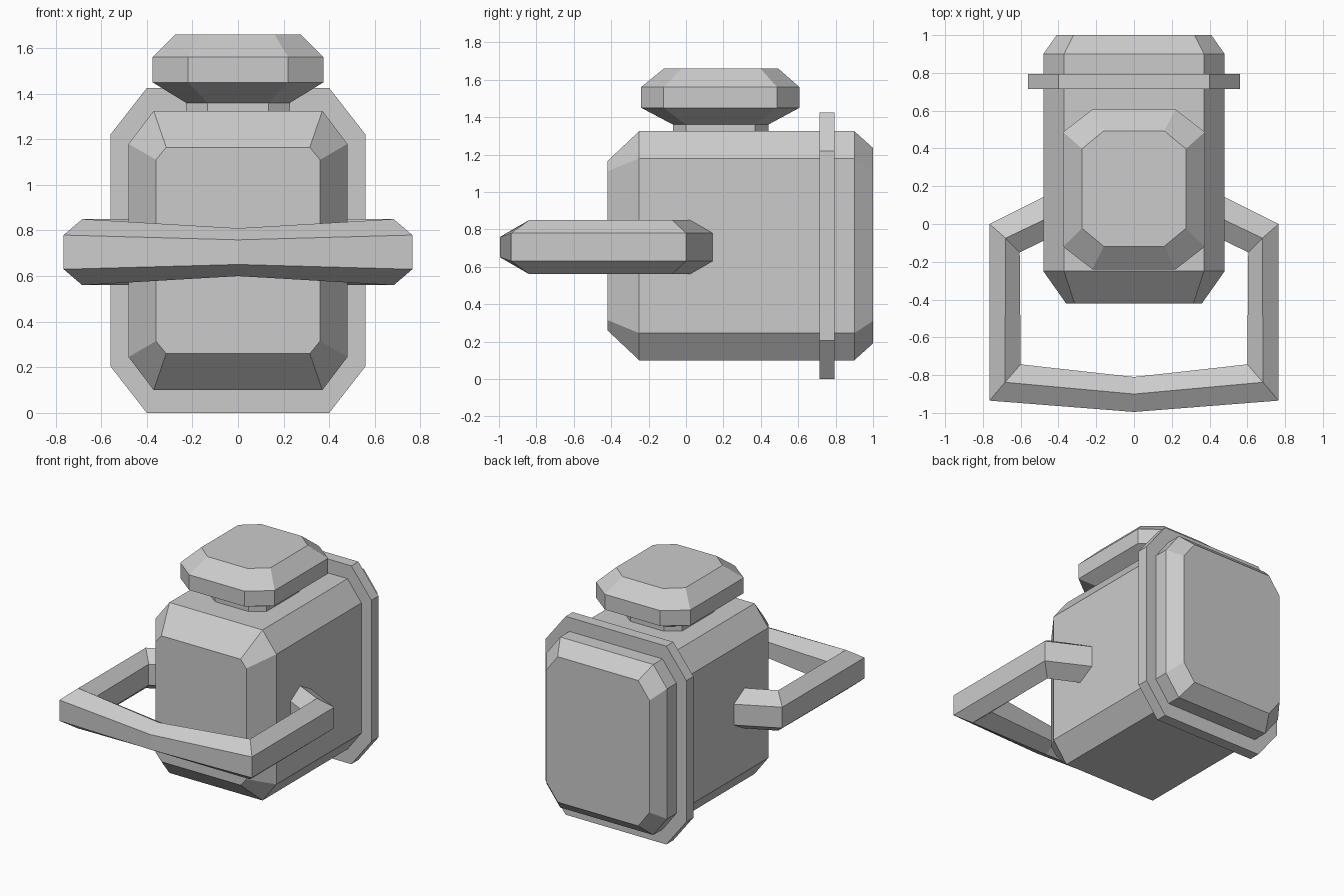
import bpy, bmesh

if "Cube" in bpy.data.objects:
    bpy.data.objects.remove(bpy.data.objects["Cube"])


def octagon(hx, lo, hi, cx, cy):
    """Chamfered rectangle: half width hx, second axis lo..hi, corner cuts cx by cy."""
    return [(hx - cx, lo), (hx, lo + cy), (hx, hi - cy), (hx - cx, hi),
            (cx - hx, hi), (-hx, hi - cy), (-hx, lo + cy), (cx - hx, lo)]


def loft(name, rings):
    """Skin a list of equal-length point rings and cap both ends."""
    bm = bmesh.new()
    loops = [[bm.verts.new(p) for p in ring] for ring in rings]
    n = len(loops[0])
    for a, b in zip(loops, loops[1:]):
        for i in range(n):
            j = (i + 1) % n
            bm.faces.new((a[i], a[j], b[j], b[i]))
    bm.faces.new(loops[0])
    bm.faces.new(loops[-1])
    bmesh.ops.recalc_face_normals(bm, faces=bm.faces)
    mesh = bpy.data.meshes.new(name)
    bm.to_mesh(mesh)
    bm.free()
    obj = bpy.data.objects.new(name, mesh)
    bpy.context.collection.objects.link(obj)
    return obj


def along_y(name, sections):
    return loft(name, [[(x, y, z) for x, z in octagon(*s)] for y, *s in sections])


def along_z(name, sections):
    return loft(name, [[(x, y, z) for x, y in octagon(*s)] for z, *s in sections])


# Main chamfered body, front to back
along_y("body", [
    (-0.42, 0.36, 0.26, 1.165, 0.045, 0.055),
    (-0.25, 0.48, 0.10, 1.325, 0.11, 0.145),
    (0.90, 0.48, 0.10, 1.325, 0.11, 0.145),
    (1.00, 0.41, 0.19, 1.235, 0.09, 0.12),
])

# Thin flange around the rear
along_y("rear_flange", [
    (0.715, 0.56, 0.0, 1.425, 0.16, 0.205),
    (0.795, 0.56, 0.0, 1.425, 0.16, 0.205),
])

# Top knob: short neck and faceted cap
along_z("knob_neck", [
    (1.31, 0.228, -0.07, 0.44, 0.095, 0.07),
    (1.362, 0.228, -0.07, 0.44, 0.095, 0.07),
])
along_z("knob_cap", [
    (1.36, 0.228, -0.07, 0.44, 0.095, 0.07),
    (1.45, 0.375, -0.24, 0.607, 0.155, 0.12),
    (1.56, 0.375, -0.24, 0.607, 0.155, 0.12),
    (1.66, 0.275, -0.118, 0.493, 0.115, 0.095),
])


# Hexagonal carrying handle: outer, ridge and inner corners at each bend
def handle_ring(outer, ridge, inner, h_side, h_ridge, zc=0.705):
    return [(*outer, zc - h_side), (*outer, zc + h_side), (*ridge, zc + h_ridge),
            (*inner, zc + h_side), (*inner, zc - h_side), (*ridge, zc - h_ridge)]


half = [
    handle_ring((0.46, 0.152), (0.46, 0.03), (0.46, -0.08), 0.075, 0.145),
    handle_ring((0.765, 0.0), (0.68, -0.075), (0.605, -0.15), 0.075, 0.145),
    handle_ring((0.765, -0.935), (0.683, -0.838), (0.60, -0.743), 0.075, 0.145),
]
middle = handle_ring((0, -0.995), (0, -0.90), (0, -0.81), 0.054, 0.105)
mirrored = [[(-x, y, z) for x, y, z in ring] for ring in reversed(half)]
loft("handle", half + [middle] + mirrored)
